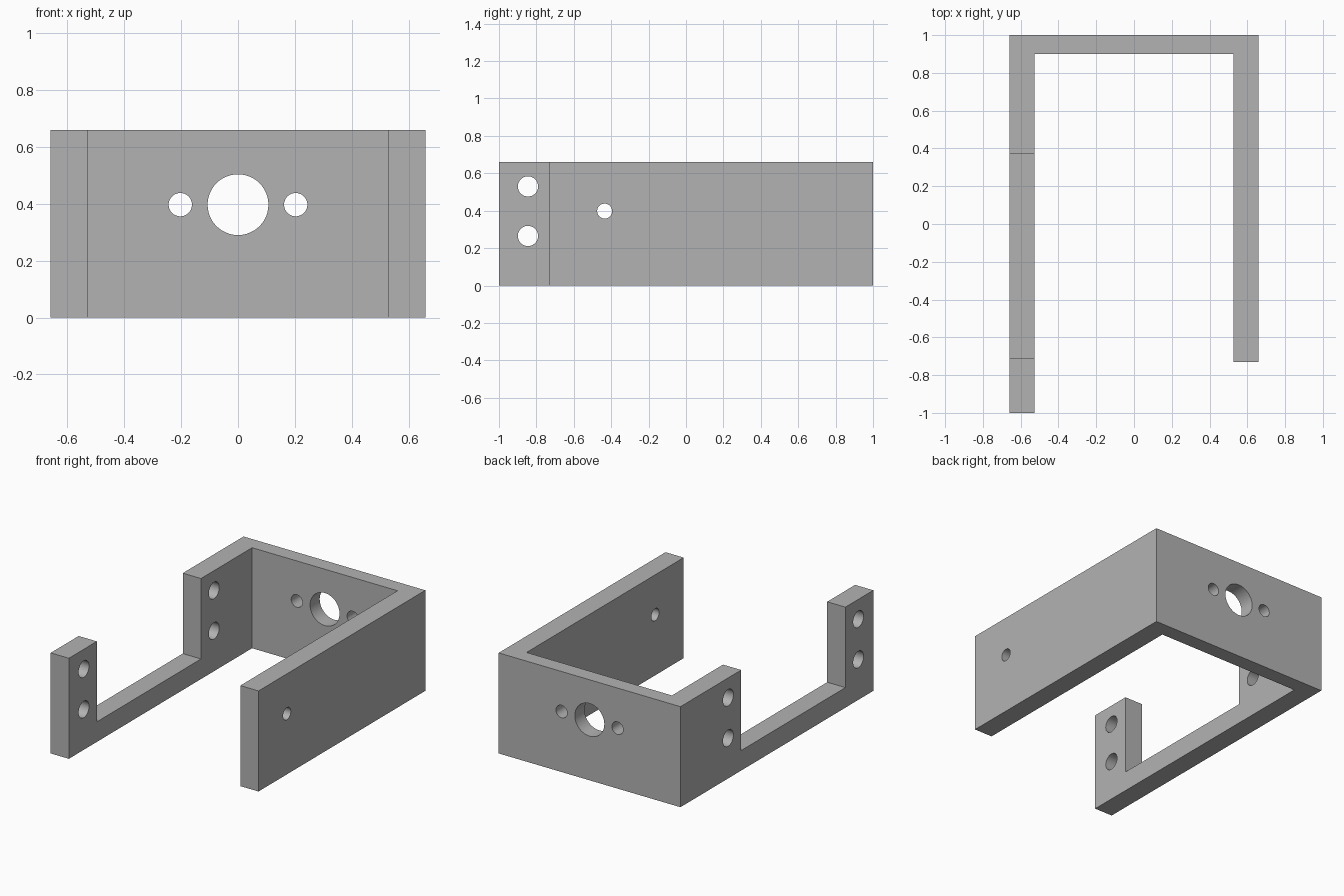
import bpy
import bmesh
from math import pi, radians
from mathutils import Matrix, Vector

cube = bpy.data.objects.get("Cube")
if cube:
    bpy.data.objects.remove(cube, do_unlink=True)

HEIGHT = 0.66
HALF = 0.66        # half width
WALL = 0.132       # side wall thickness

grey = bpy.data.materials.new("plain grey")
grey.use_nodes = True
colour = (0.45, 0.45, 0.45, 1)
grey.diffuse_color = colour
grey.node_tree.nodes["Principled BSDF"].inputs["Base Color"].default_value = colour


def make_object(name, bm):
    bmesh.ops.recalc_face_normals(bm, faces=bm.faces)
    mesh = bpy.data.meshes.new(name)
    bm.to_mesh(mesh)
    bm.free()
    mesh.materials.append(grey)
    obj = bpy.data.objects.new(name, mesh)
    bpy.context.collection.objects.link(obj)
    return obj


def cut(target, cutter):
    mod = target.modifiers.new(cutter.name, "BOOLEAN")
    mod.operation = "DIFFERENCE"
    mod.solver = "EXACT"
    mod.object = cutter
    cutter.hide_render = True
    bpy.context.view_layer.objects.active = target
    bpy.ops.object.modifier_apply(modifier=mod.name)
    bpy.data.objects.remove(cutter, do_unlink=True)


def drill(target, centre, radius, axis):
    bm = bmesh.new()
    turn = Matrix.Rotation(pi / 2, 4, "Y" if axis == "X" else "X")
    bmesh.ops.create_cone(bm, cap_ends=True, segments=48, radius1=radius,
                          radius2=radius, depth=0.4,
                          matrix=Matrix.Translation(centre) @ turn)
    cut(target, make_object("hole_cutter", bm))


# U-shaped bracket: plan outline raised to full height
inner = HALF - WALL
outline = [(-HALF, -1), (-inner, -1), (-inner, 0.9), (inner, 0.9),
           (inner, -0.73), (HALF, -0.73), (HALF, 1), (-HALF, 1)]
bm = bmesh.new()
base = bm.faces.new([bm.verts.new((x, y, 0)) for x, y in outline])
raised = bmesh.ops.extrude_face_region(bm, geom=[base])["geom"]
bmesh.ops.translate(bm, vec=(0, 0, HEIGHT),
                    verts=[v for v in raised if isinstance(v, bmesh.types.BMVert)])
bracket = make_object("mounting_bracket", bm)

# Notch between the two posts of the long arm
low, high = Vector((-0.8, -0.71, 0.132)), Vector((-0.4, 0.37, 0.9))
bm = bmesh.new()
bmesh.ops.create_cube(bm, size=1, matrix=Matrix.Translation((low + high) / 2)
                      @ Matrix.Diagonal((*(high - low), 1)))
cut(bracket, make_object("notch_cutter", bm))

# Screw holes in the posts
for y in (-0.845, 0.505):
    for z in (0.265, 0.53):
        drill(bracket, (-HALF + WALL / 2, y, z), 0.054, "X")

# Pivot hole in the short arm
drill(bracket, (HALF - WALL / 2, -0.435, 0.398), 0.04, "X")

# Shaft hole and its two screw holes in the back wall
for x, radius in ((0, 0.107), (-0.203, 0.041), (0.203, 0.041)):
    drill(bracket, (x, 0.95, 0.397), radius, "Y")

# Smooth hole walls, crisp corners
bpy.ops.object.select_all(action="DESELECT")
bracket.select_set(True)
bpy.context.view_layer.objects.active = bracket
bpy.ops.object.shade_smooth_by_angle(angle=radians(30))
